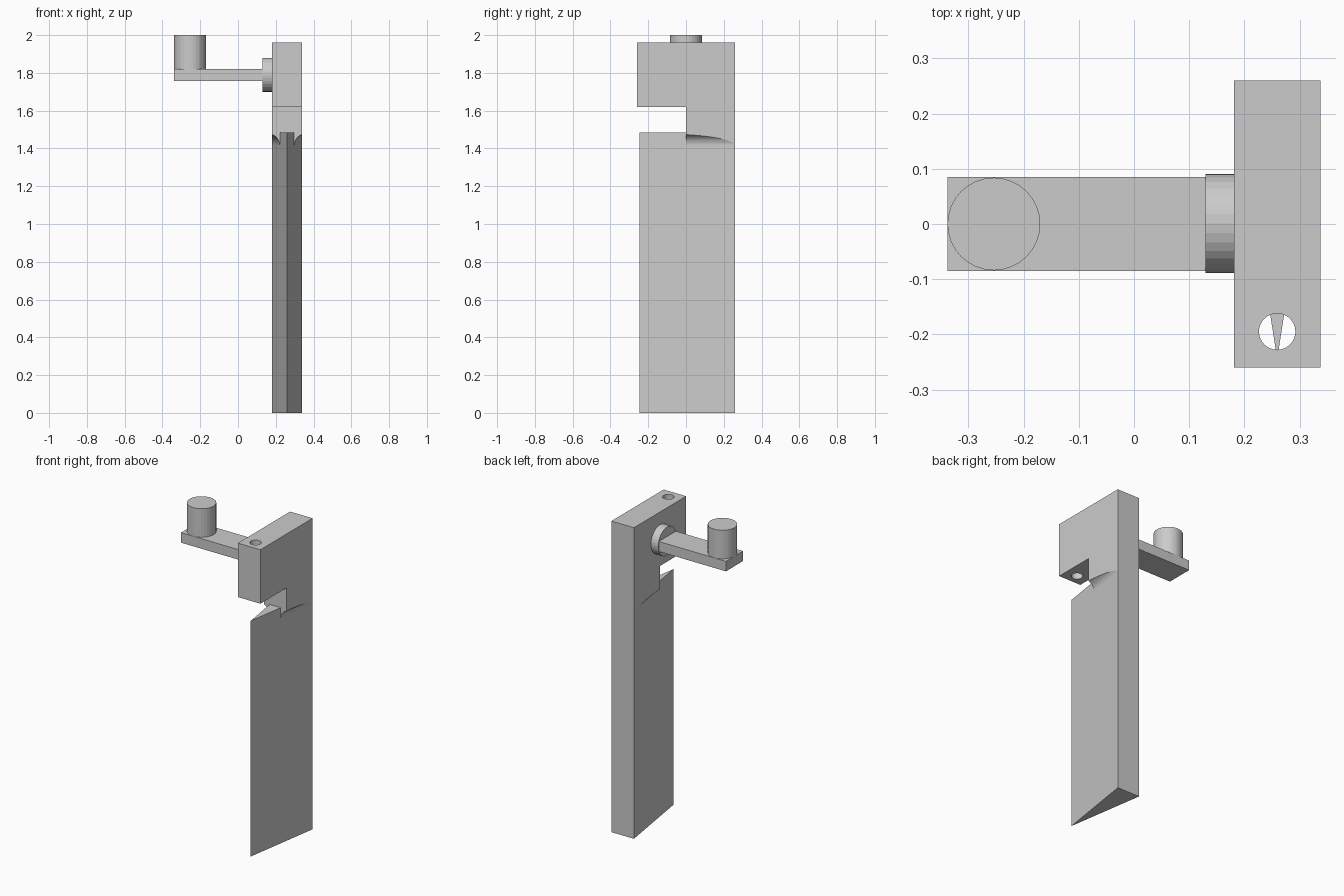
import bpy, bmesh, math
from mathutils import Matrix

if "Cube" in bpy.data.objects:
    bpy.data.objects.remove(bpy.data.objects["Cube"])

CX, H = 0.2595, 0.0785            # centre and half thickness of the bar
BACK, TIP, HEAD = 0.26, -0.245, -0.26
SLOPE = H / (BACK - TIP)          # wedge half-width per unit of depth
W = -TIP * SLOPE                  # wedge half-width at y = 0


def make_object(name, bm):
    bmesh.ops.recalc_face_normals(bm, faces=bm.faces)
    me = bpy.data.meshes.new(name)
    bm.to_mesh(me)
    bm.free()
    ob = bpy.data.objects.new(name, me)
    bpy.context.collection.objects.link(ob)
    return ob


def box(name, x0, x1, y0, y1, z0, z1):
    bm = bmesh.new()
    m = Matrix.Translation(((x0 + x1) / 2, (y0 + y1) / 2, (z0 + z1) / 2))
    bmesh.ops.create_cube(bm, size=1, matrix=m @ Matrix.Diagonal((x1 - x0, y1 - y0, z1 - z0, 1)))
    return make_object(name, bm)


def cylinder(name, centre, radius, length, along_x=False, sides=32):
    bm = bmesh.new()
    m = Matrix.Translation(centre)
    if along_x:
        m = m @ Matrix.Rotation(math.pi / 2, 4, 'Y')
    bmesh.ops.create_cone(bm, cap_ends=True, segments=sides, radius1=radius,
                          radius2=radius, depth=length, matrix=m)
    return make_object(name, bm)


def ring(z, meet, shoulder, inner_y, tip_y, shoulder_y=0.0):
    half = [(H, BACK), (H, meet), (shoulder, shoulder_y), (W, inner_y)]
    pts = half + [(0, tip_y)] + [(-x, y) for x, y in reversed(half)]
    return [(CX + x, y, z) for x, y in pts]


# Wedge blade, with a hollow-ground fillet where it widens into the neck
Z0, R, STEPS = 1.415, 0.063, 10
cos_t = 1 / math.sqrt(1 + SLOPE ** 2)
depth = (H - W) * cos_t
rise = math.sqrt(2 * R * depth - depth ** 2)
end_angle = math.asin(rise / R)
rings = [ring(0, BACK, W, 0, TIP)]
for i in range(STEPS + 1):
    a = end_angle * i / STEPS
    out = R * (1 - math.cos(a)) / cos_t
    rings.append(ring(Z0 + R * math.sin(a), BACK - out / SLOPE, W + out, 0, TIP))
# Flat blade top, neck, then the overhanging head
rings += [ring(1.485, 0, H, 0, TIP),
          ring(1.485, 0, H, 0, 0),
          ring(1.62, 0, H, 0, 0),
          ring(1.62, 0, H, HEAD, HEAD, HEAD),
          ring(1.96, 0, H, HEAD, HEAD, HEAD)]
bm = bmesh.new()
loops = [[bm.verts.new(p) for p in r] for r in rings]
for a, b in zip(loops, loops[1:]):
    for i in range(len(a)):
        j = (i + 1) % len(a)
        bm.faces.new((a[i], a[j], b[j], b[i]))
bm.faces.new(loops[0])
bm.faces.new(loops[-1])
bmesh.ops.remove_doubles(bm, verts=bm.verts, dist=1e-5)
bmesh.ops.dissolve_limit(bm, angle_limit=0.002, verts=bm.verts, edges=bm.edges)
body = make_object("blade_and_head", bm)

# Vertical hole through the head overhang
cutter = cylinder("hole_cutter", (CX, -0.195, 1.79), 0.033, 0.46)
cutter.hide_render = True
cutter.hide_set(True)
mod = body.modifiers.new("hole", 'BOOLEAN')
mod.operation = 'DIFFERENCE'
mod.solver = 'EXACT'
mod.object = cutter

# Crank: hub, arm and upright pin
cylinder("hub", (0.1555, 0.001, 1.79), 0.09, 0.051, along_x=True)
box("arm", -0.338, 0.13, -0.085, 0.085, 1.757, 1.82)
cylinder("pin", (-0.254, 0, 1.91), 0.084, 0.18)
